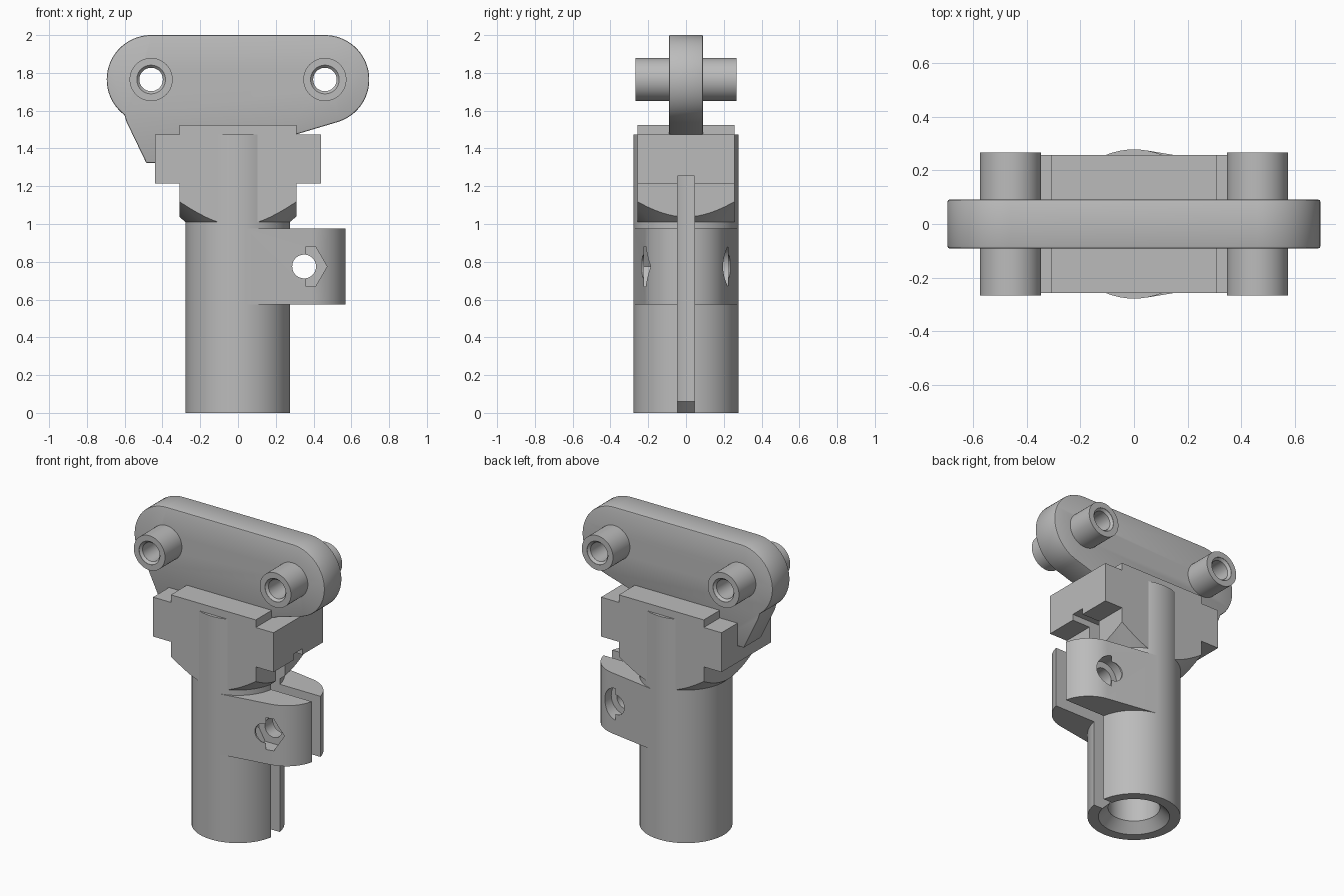
import bpy
import bmesh
from math import sin, cos, asin, pi, radians
from mathutils import Matrix

if "Cube" in bpy.data.objects:
    bpy.data.objects.remove(bpy.data.objects["Cube"])

grey = bpy.data.materials.new("plain grey")
grey.use_nodes = True
grey.diffuse_color = (0.5, 0.5, 0.5, 1)
grey.node_tree.nodes["Principled BSDF"].inputs["Base Color"].default_value = (0.5, 0.5, 0.5, 1)


def solid(name, rings):
    """Closed solid bridged through a list of equal-length point rings."""
    bm = bmesh.new()
    loops = [[bm.verts.new(p) for p in ring] for ring in rings]
    count = len(loops[0])
    for a, b in zip(loops, loops[1:]):
        for i in range(count):
            j = (i + 1) % count
            bm.faces.new((a[i], a[j], b[j], b[i]))
    bm.faces.new(loops[0])
    bm.faces.new(loops[-1])
    bmesh.ops.recalc_face_normals(bm, faces=bm.faces)
    mesh = bpy.data.meshes.new(name)
    bm.to_mesh(mesh)
    bm.free()
    mesh.materials.append(grey)
    obj = bpy.data.objects.new(name, mesh)
    bpy.context.collection.objects.link(obj)
    return obj


def lathe(name, profile, sides=64):
    return solid(name, [[(r * cos(2 * pi * i / sides), r * sin(2 * pi * i / sides), z)
                         for i in range(sides)] for r, z in profile])


def lathe_y(name, profile, x, z, sides=48):
    """Turned solid whose axis runs front to back."""
    obj = lathe(name, profile, sides)
    obj.data.transform(Matrix.Translation((x, 0, z)) @ Matrix.Rotation(radians(90), 4, "X"))
    return obj


def prism_y(name, outline, half):
    return solid(name, [[(x, y, z) for x, z in outline] for y in (-half, half)])


def prism_z(name, outline, low, high):
    return solid(name, [[(x, y, z) for x, y in outline] for z in (low, high)])


def arc(cx, cy, r, start, end, steps=32):
    angles = [radians(start + (end - start) * i / steps) for i in range(steps + 1)]
    return [(cx + r * cos(a), cy + r * sin(a)) for a in angles]


def apply(obj, modifier):
    with bpy.context.temp_override(object=obj, active_object=obj, selected_objects=[obj]):
        bpy.ops.object.modifier_apply(modifier=modifier.name)


def boolean(obj, cutters, operation="DIFFERENCE"):
    for cutter in cutters:
        mod = obj.modifiers.new("cut", "BOOLEAN")
        mod.operation = operation
        mod.solver = "EXACT"
        mod.object = cutter
        apply(obj, mod)


R = 0.278          # tube radius
PIN_X, PIN_Z = 0.46, 1.765
LUG_X, LUG_R = 0.355, 0.22
BOLT_X, BOLT_Z = 0.35, 0.775

# Cutters: slit, chamfered bore, flare under the head
slit = prism_z("slit_cutter", [(0, -0.045), (1, -0.045), (1, 0.045), (0, 0.045)], -0.1, 1.255)
bore = lathe("bore_cutter", [(0.223, -0.01), (0.155, 0.06), (0.155, 1.255)])
flare = lathe("flare_cutter", [(R, 1.005), (R, 1.01), (0.405, 1.12), (0.8, 1.2), (0.8, 1.6)])
bolt = lathe_y("bolt_cutter", [(0.063, -0.5), (0.063, 0.5)], BOLT_X, BOLT_Z)
nut = lathe_y("nut_cutter", [(0.121, 0.13), (0.121, 0.222)], BOLT_X, BOLT_Z, 6)
bolt_head = lathe_y("bolt_head_cutter", [(0.105, -0.222), (0.105, -0.13)], BOLT_X, BOLT_Z)
cutters = [slit, bore, flare, bolt, nut, bolt_head]

# Tube
tube = lathe("tube", [(R, 0), (R, 1.475)])
boolean(tube, [bore, slit])

# Clamp lug, tangent to the tube
lean = asin((R - LUG_R) / LUG_X) * 180 / pi
outline = arc(LUG_X, 0, LUG_R, lean - 90, 90 - lean)
outline += [(R * cos(radians(90 - lean)), R * sin(radians(90 - lean))),
            (R * cos(radians(90 - lean)), -R * sin(radians(90 - lean)))]
lug = prism_z("clamp_lug", outline, 0.575, 0.975)
boolean(lug, [bore, slit, bolt, nut, bolt_head])

# Stepped head block with flared underside
half = [(0.31, 1.01), (0.31, 1.215), (0.44, 1.215), (0.44, 1.475), (0.31, 1.475), (0.31, 1.525)]
head = prism_y("head_block", half + [(-x, z) for x, z in reversed(half)], 0.2575)
boolean(head, [flare], "INTERSECT")
boolean(head, [bore, slit])

# Upright plate with rounded ends and a gusset on one side
outline = arc(PIN_X, PIN_Z, 0.235, 90, -75)[::-1]
outline += arc(-PIN_X, PIN_Z, 0.235, 90, 233)
outline += [(-0.59, 1.54), (-0.485, 1.322), (-0.3, 1.322), (0.2, 1.44), (0.31, 1.475)]
plate = prism_y("upright_plate", outline, 0.091)
bevel = plate.modifiers.new("edge", "BEVEL")
bevel.width = 0.008
bevel.segments = 2
bevel.limit_method = "ANGLE"
bevel.angle_limit = radians(60)
apply(plate, bevel)

# Pin bosses and their chamfered through holes
parts = [tube, lug, head, plate]
for side, x in (("left", PIN_X), ("right", -PIN_X)):
    hole = lathe_y("hole_cutter_" + side, [(0.076, -0.28), (0.076, -0.265), (0.062, -0.25),
                                           (0.062, 0.25), (0.076, 0.265), (0.076, 0.28)], x, PIN_Z)
    boss = lathe_y("boss_" + side, [(0.114, -0.267), (0.114, 0.267)], x, PIN_Z)
    boolean(boss, [hole])
    boolean(plate, [hole])
    cutters.append(hole)
    parts.append(boss)

for cutter in cutters:
    bpy.data.objects.remove(cutter)

# Smooth the round surfaces, keep the edges crisp
bpy.ops.object.select_all(action="DESELECT")
for part in parts:
    part.select_set(True)
bpy.context.view_layer.objects.active = tube
bpy.ops.object.shade_smooth_by_angle(angle=radians(25))
